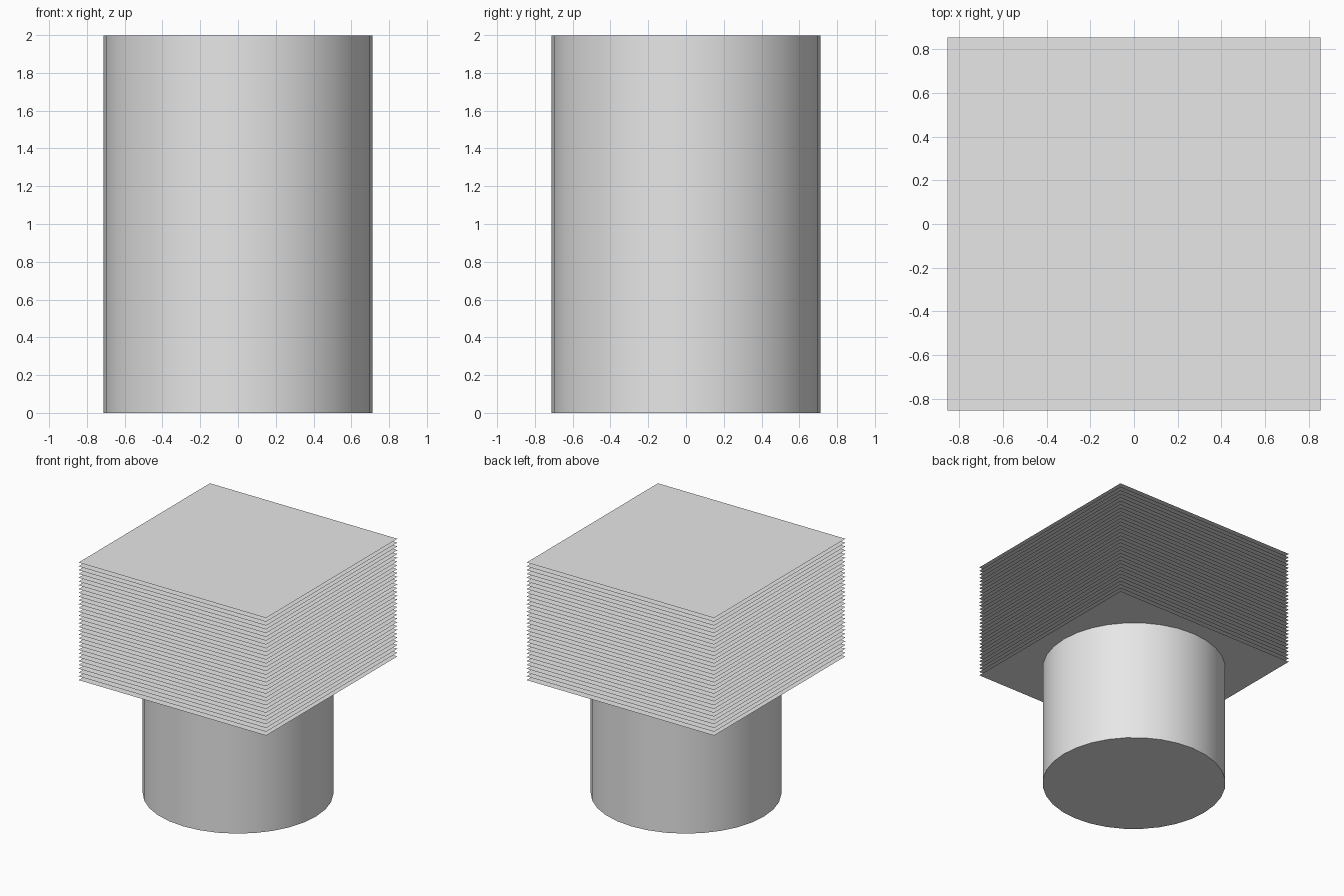
import bpy
import math

default = bpy.data.objects.get("Cube")
if default:
    bpy.data.objects.remove(default, do_unlink=True)

HEIGHT = 2.0
RADIUS = 0.712
HALF_SHEET = 0.855
LAYERS = 32
GAP = 1.0 / LAYERS

grey = bpy.data.materials.new("light_grey")
grey.use_nodes = True
grey.diffuse_color = (0.8, 0.8, 0.8, 1)
grey.node_tree.nodes["Principled BSDF"].inputs["Base Color"].default_value = (0.8, 0.8, 0.8, 1)

# Round column, its cap just under the top sheet
bpy.ops.mesh.primitive_cylinder_add(
    vertices=32, radius=RADIUS, depth=HEIGHT - 0.001, location=(0, 0, (HEIGHT - 0.001) / 2))
column = bpy.context.object
column.name = "column"
column.data.materials.append(grey)
bpy.ops.object.shade_smooth_by_angle(angle=math.radians(30))

# Stack of thin square sheets filling the upper half
bpy.ops.mesh.primitive_plane_add(size=2 * HALF_SHEET, location=(0, 0, HEIGHT))
sheets = bpy.context.object
sheets.name = "stacked_sheets"
sheets.data.materials.append(grey)
stack = sheets.modifiers.new("stack", 'ARRAY')
stack.count = LAYERS
stack.use_relative_offset = False
stack.use_constant_offset = True
stack.constant_offset_displace = (0, 0, -GAP)
